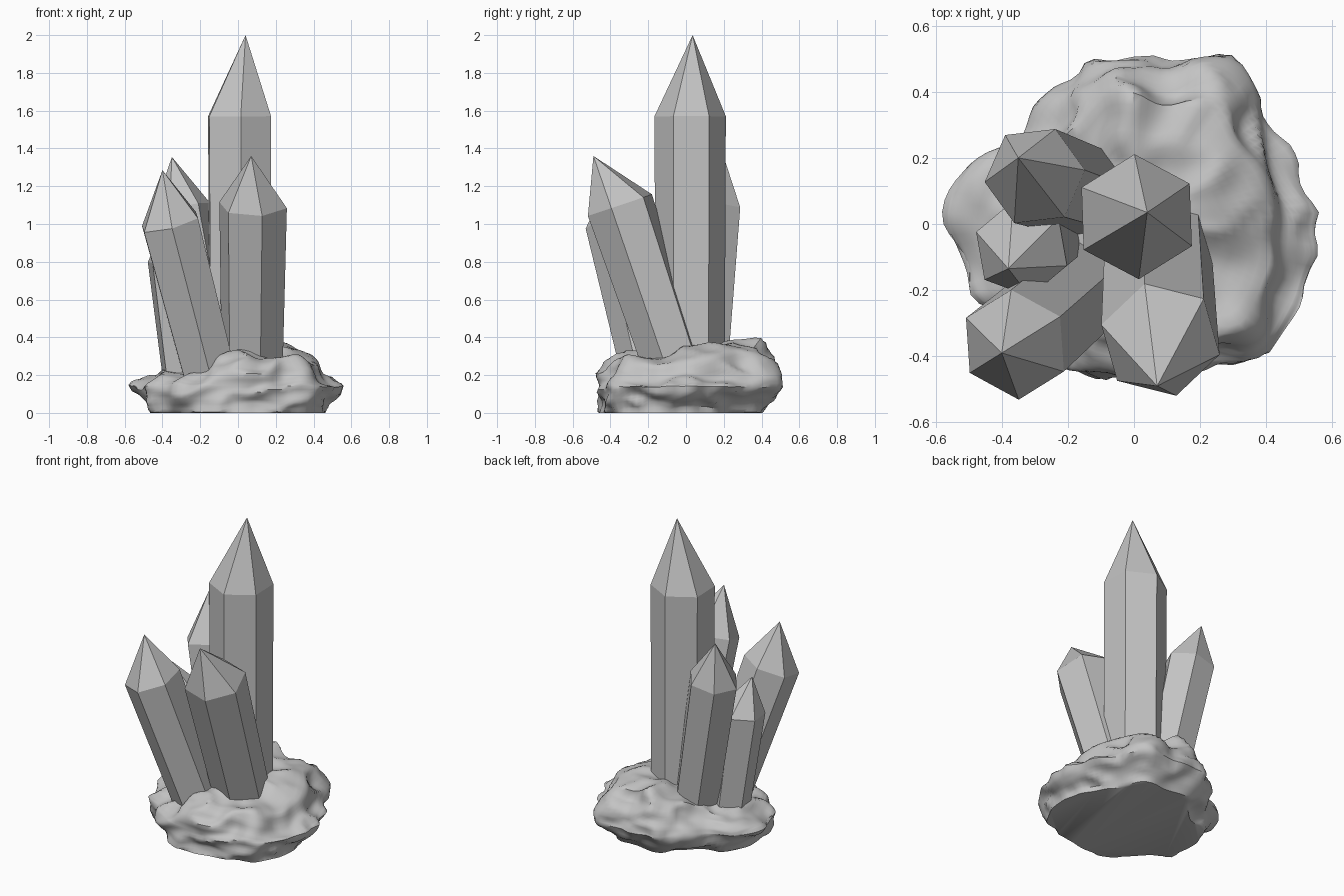
import bpy
import bmesh
from math import sin, cos, pi, radians
from mathutils import Vector, noise

cube = bpy.data.objects.get("Cube")
if cube:
    bpy.data.objects.remove(cube, do_unlink=True)

grey = bpy.data.materials.new("stone_grey")
grey.use_nodes = True
GREY = (0.55, 0.55, 0.55, 1)
grey.diffuse_color = GREY
grey.node_tree.nodes["Principled BSDF"].inputs["Base Color"].default_value = GREY


def make_object(name, bm):
    bmesh.ops.recalc_face_normals(bm, faces=bm.faces)
    mesh = bpy.data.meshes.new(name)
    bm.to_mesh(mesh)
    bm.free()
    mesh.materials.append(grey)
    obj = bpy.data.objects.new(name, mesh)
    bpy.context.collection.objects.link(obj)
    return obj


def loft(bm, rings):
    """Join equal closed rings of vertices with quads."""
    for low, high in zip(rings, rings[1:]):
        for i in range(len(low)):
            j = (i + 1) % len(low)
            bm.faces.new((low[i], low[j], high[j], high[i]))


def close(bm, ring, tip):
    for i in range(len(ring)):
        bm.faces.new((ring[i], ring[(i + 1) % len(ring)], tip))


def crystal(name, base, shoulder, apex, r_base, r_shoulder, phase):
    """Six-sided leaning prism with a pointed end."""
    base, shoulder, apex = Vector(base), Vector(shoulder), Vector(apex)
    axis = (shoulder - base).normalized()
    u = Vector((1, 0, 0))
    u = (u - axis * u.dot(axis)).normalized()
    v = axis.cross(u)
    bm = bmesh.new()
    rings = []
    for centre, r in ((base - axis * 0.18, r_base), (shoulder, r_shoulder)):
        angles = [radians(phase + 60 * i) for i in range(6)]
        rings.append([bm.verts.new(centre + (u * cos(a) + v * sin(a)) * r) for a in angles])
    loft(bm, rings)
    close(bm, rings[1], bm.verts.new(apex))
    bm.faces.new(rings[0])
    return make_object(name, bm)


# Crystals
crystal("main_crystal", (0.012, 0.022, 0.3), (0.008, 0.022, 1.57), (0.04, 0.035, 2.0), 0.183, 0.189, 32)
crystal("front_crystal", (0.075, -0.08, 0.3), (0.08, -0.35, 1.1), (0.07, -0.49, 1.36), 0.165, 0.185, 45)
crystal("front_right_crystal", (-0.175, -0.205, 0.3), (-0.36, -0.365, 1.01), (-0.40, -0.39, 1.285), 0.155, 0.17, 34)
crystal("back_right_crystal", (-0.15, 0.095, 0.3), (-0.30, 0.145, 1.085), (-0.35, 0.2, 1.355), 0.14, 0.155, 6)
crystal("small_right_crystal", (-0.28, -0.04, 0.25), (-0.34, -0.075, 0.81), (-0.38, -0.135, 1.02), 0.13, 0.147, 40)

# Rock base: outline radii every 20 degrees,
# and (scale, share of rim height, share of the rise above it) up the side
OUTLINE = [0.54, 0.51, 0.49, 0.57, 0.50, 0.52, 0.45, 0.43, 0.53,
           0.555, 0.54, 0.46, 0.46, 0.47, 0.49, 0.48, 0.565, 0.565]
PROFILE = [(0.84, 0, 0), (0.93, 0.45, 0), (1, 1, 0), (0.97, 1, 0.25), (0.88, 1, 0.62),
           (0.75, 1, 0.9), (0.5, 1, 1), (0.25, 1, 1), (0.03, 1, 1)]
SEGMENTS, STEPS, RIM = 108, 5, 0.14


def outline(angle):
    f = angle / (2 * pi) * len(OUTLINE)
    i = int(f)
    t = f - i
    t = t * t * (3 - 2 * t)
    return OUTLINE[i % 18] * (1 - t) + OUTLINE[(i + 1) % 18] * t


def top_height(x, y):
    return 0.36 + 0.08 * y + (-0.5 * x * x if x > 0 else 0.33 * x)


def roughness(p):
    q = Vector((p.x, p.y, p.z * 1.6))
    ridge = 0.22 - abs(noise.noise(q * 5 + Vector((3, 1, 7))))
    return 0.045 * noise.noise(q * 3.5) + 0.06 * ridge + 0.012 * noise.noise(q * 11)


bm = bmesh.new()
rings = []
levels = []
for low, high in zip(PROFILE, PROFILE[1:]):
    for k in range(STEPS):
        levels.append(Vector(low).lerp(Vector(high), k / STEPS))
levels.append(Vector(PROFILE[-1]))
for scale, rim, rise in levels:
    ring = []
    for i in range(SEGMENTS):
        a = 2 * pi * i / SEGMENTS
        # The back overhangs more than the front
        r = outline(a) * (scale - 0.12 * sin(a) * (1 - rim))
        x, y = r * cos(a), r * sin(a)
        z = RIM * rim + (top_height(x, y) - RIM) * rise
        ring.append(bm.verts.new((x, y, z)))
    rings.append(ring)
loft(bm, rings)
close(bm, rings[-1], bm.verts.new((0, 0, top_height(0, 0))))
bm.faces.new(rings[0])
bmesh.ops.recalc_face_normals(bm, faces=bm.faces)
bm.normal_update()
moves = [(v, v.normal * roughness(v.co)) for v in bm.verts]
for v, move in moves:
    v.co += move
    v.co.z = max(v.co.z, 0)
for v in rings[0]:
    v.co.z = 0
rock = make_object("rock_base", bm)
bpy.ops.object.select_all(action="DESELECT")
rock.select_set(True)
bpy.context.view_layer.objects.active = rock
bpy.ops.object.shade_smooth_by_angle(angle=radians(45))
